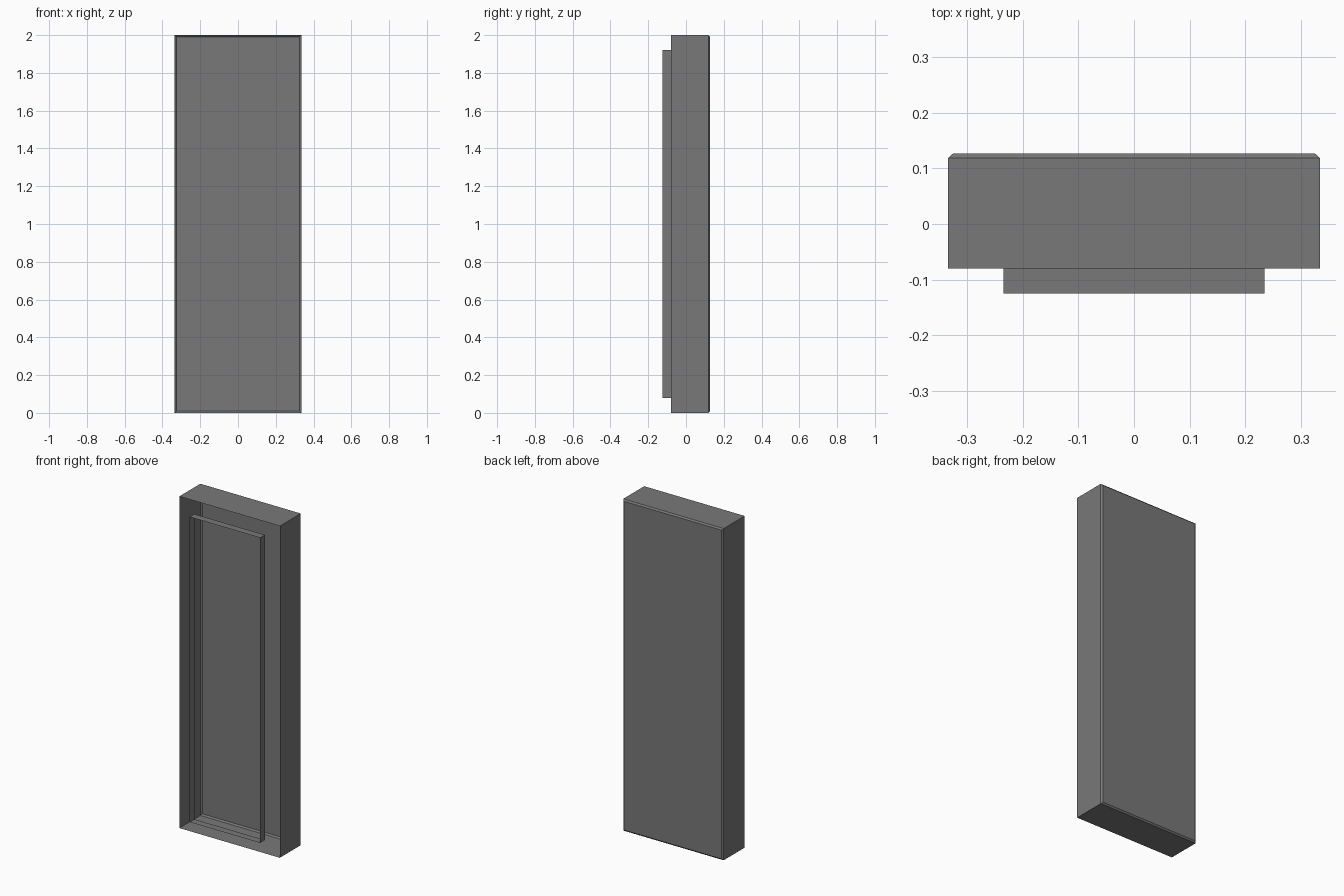
import bpy

if "Cube" in bpy.data.objects:
    bpy.data.objects.remove(bpy.data.objects["Cube"])

grey = bpy.data.materials.new("dark_grey")
grey.diffuse_color = (0.19, 0.19, 0.19, 1.0)
grey.use_nodes = True
grey.node_tree.nodes["Principled BSDF"].inputs["Base Color"].default_value = grey.diffuse_color


def sleeve(name, rings, cap_back=False):
    """Join rectangular rings (half width, z low, z high, y) from front to back."""
    verts, faces = [], []
    for hw, z0, z1, y in rings:
        verts += [(-hw, y, z0), (hw, y, z0), (hw, y, z1), (-hw, y, z1)]
    for r in range(len(rings) - 1):
        a = 4 * r
        for i in range(4):
            j = (i + 1) % 4
            faces.append((a + j, a + i, a + 4 + i, a + 4 + j))
    if cap_back:
        a = 4 * (len(rings) - 1)
        faces.append((a + 3, a + 2, a + 1, a))
    # outward-facing walls
    faces = [f if len(f) == 4 and cap_back and f is faces[-1] else f[::-1] for f in faces]
    mesh = bpy.data.meshes.new(name)
    mesh.from_pydata(verts, [], faces)
    mesh.materials.append(grey)
    mesh.update()
    obj = bpy.data.objects.new(name, mesh)
    bpy.context.collection.objects.link(obj)
    return obj


# Outer casing: open at the front, chamfered around the closed back
sleeve("casing", [(0.335, 0.0, 2.0, -0.08),
                  (0.335, 0.0, 2.0, 0.119),
                  (0.326, 0.009, 1.991, 0.127)], cap_back=True)

# Thin open rim standing proud of the casing's front
sleeve("front_rim", [(0.235, 0.08, 1.92, -0.125),
                     (0.235, 0.08, 1.92, -0.08)])
